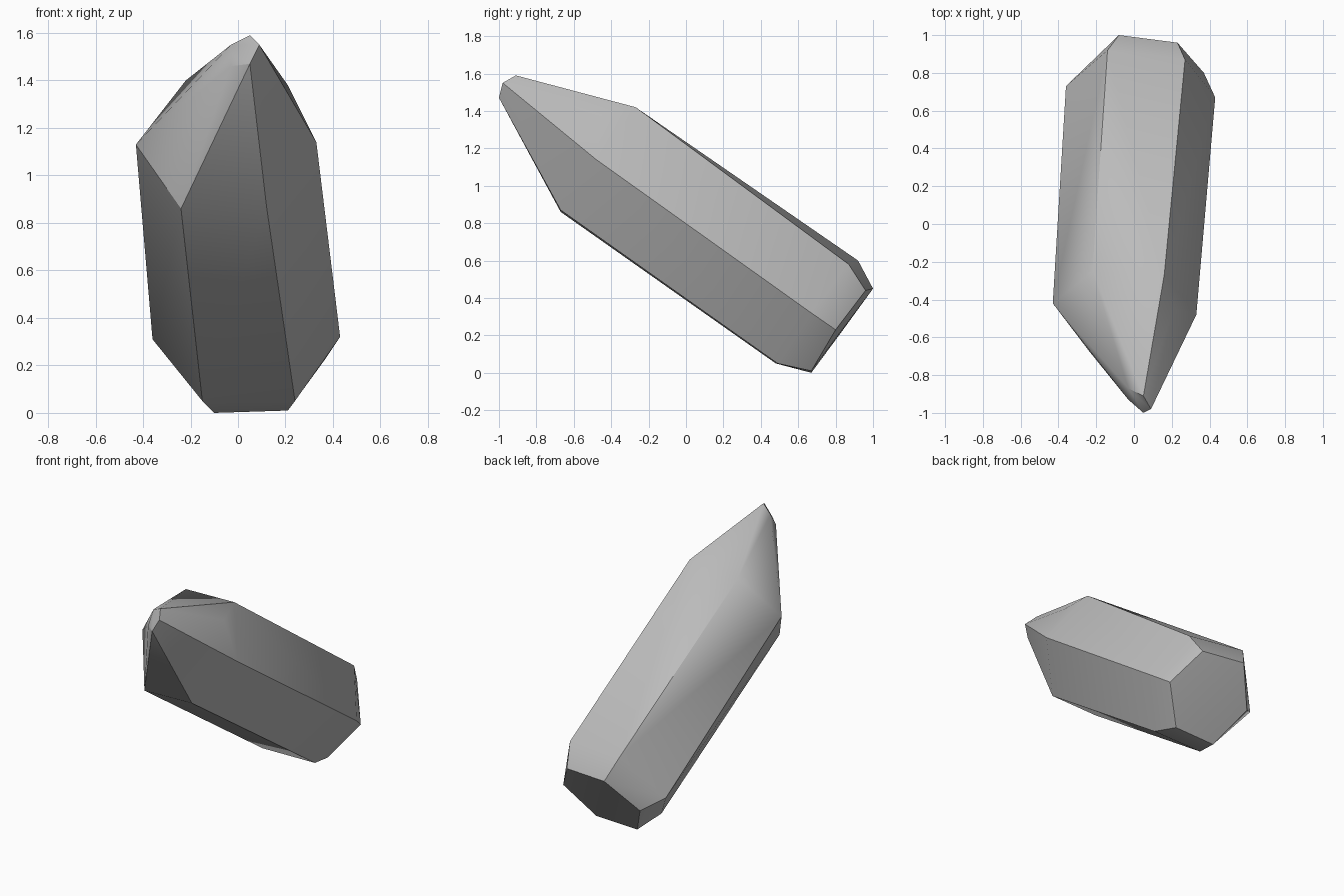
import bpy
import bmesh
import math

# Remove the default cube only
default_cube = bpy.data.objects.get("Cube")
if default_cube:
    bpy.data.objects.remove(default_cube, do_unlink=True)


def make_material(name, colour):
    material = bpy.data.materials.new(name)
    material.use_nodes = True
    material.diffuse_color = colour
    shader = next(node for node in material.node_tree.nodes
                  if node.type == "BSDF_PRINCIPLED")
    shader.inputs["Base Color"].default_value = colour
    return material


# Six corners where the long prism faces meet the pointed end
shoulder_ring = [
    (-.43, -.42, 1.13), (-.24, -.67, .86), (.12, -.67, .87),
    (.33, -.48, 1.14), (.16, -.27, 1.42), (-.22, -.25, 1.4),
]

# Six corners where the prism meets the bevelled root
root_ring = [
    (-.36, .73, .31), (-.15, .48, .05), (.24, .49, .05),
    (.43, .67, .32), (.27, .87, .58), (-.14, .92, .6),
]

# Flat cut at the root
root_cut = [
    (-.24, .84, .23), (-.1, .67, 0), (.21, .67, .01),
    (.37, .8, .23), (.23, .96, .44), (-.08, 1, .45),
]

# Small slanted facet at the point, and the bulge beside it
tip_facet = [
    (-.03, -.87, 1.55), (-.03, -.93, 1.46), (.05, -1, 1.47),
    (.09, -.98, 1.55), (.05, -.91, 1.59),
]
tip_bulge = [(.21, -.45, 1.38)]


def build_convex_solid(name, rings, material):
    """Wrap rings of corners in a closed faceted skin."""
    bm = bmesh.new()
    for ring in rings:
        for corner in ring:
            bm.verts.new(corner)
    result = bmesh.ops.convex_hull(bm, input=bm.verts)
    loose = [v for v in bm.verts if not v.link_faces]
    bmesh.ops.delete(bm, geom=loose, context="VERTS")
    bmesh.ops.dissolve_limit(bm, angle_limit=math.radians(2),
                             verts=bm.verts, edges=bm.edges)
    bmesh.ops.recalc_face_normals(bm, faces=bm.faces)
    mesh = bpy.data.meshes.new(name)
    bm.to_mesh(mesh)
    bm.free()
    mesh.materials.append(material)
    solid = bpy.data.objects.new(name, mesh)
    bpy.context.collection.objects.link(solid)
    return solid


# The leaning crystal
crystal = build_convex_solid(
    "crystal",
    [shoulder_ring, root_ring, root_cut, tip_facet, tip_bulge],
    make_material("stone grey", (.5, .5, .5, 1)),
)

# Soft shoulders, crisp prism edges
bpy.ops.object.select_all(action="DESELECT")
crystal.select_set(True)
bpy.context.view_layer.objects.active = crystal
bpy.ops.object.shade_smooth_by_angle(angle=math.radians(30))
